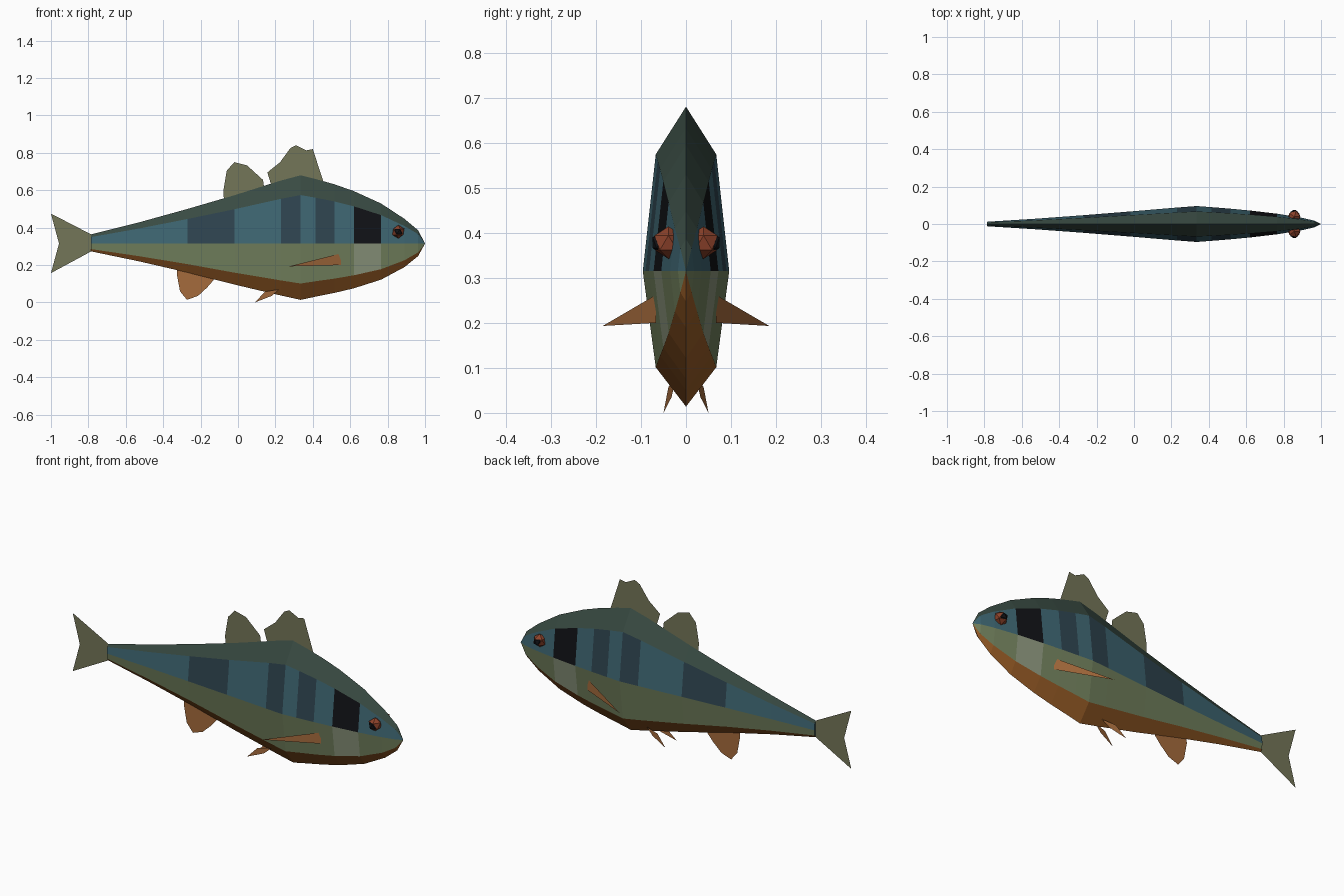
import bpy, bmesh
from mathutils import Matrix

if "Cube" in bpy.data.objects:
    bpy.data.objects.remove(bpy.data.objects["Cube"])

def mat(name, r, g, b):
    m = bpy.data.materials.new(name)
    m.diffuse_color = [((c / 255 + 0.055) / 1.055) ** 2.4 for c in (r, g, b)] + [1]
    m.use_nodes = True
    m.node_tree.nodes["Principled BSDF"].inputs["Base Color"].default_value = m.diffuse_color
    return m

BACK = mat("back", 56, 74, 66)
SIDE = mat("side_blue", 62, 102, 114)
DARK = mat("stripe_dark", 46, 68, 79)
BLACK = mat("black", 17, 18, 22)
LOWER = mat("lower_green", 115, 130, 94)
PATCH = mat("gill_patch", 140, 150, 125)
BELLY = mat("belly_orange", 152, 92, 38)
FIN = mat("fin_olive", 116, 118, 88)
ORANGE = mat("fin_orange", 165, 107, 60)
RED = mat("eye_red", 140, 66, 42)

def add_object(name, bm, mats):
    me = bpy.data.meshes.new(name)
    bm.to_mesh(me)
    bm.free()
    for m in mats:
        me.materials.append(m)
    ob = bpy.data.objects.new(name, me)
    bpy.context.collection.objects.link(ob)
    return ob

# Body stations: x, top z, bottom z, half width, stripe material index
MID = 0.315
STATIONS = [
    (-0.785, 0.364, 0.273, 0.012, 1), (-0.53, 0.428, 0.220, 0.028, 1),
    (-0.27, 0.500, 0.160, 0.047, 2), (-0.02, 0.573, 0.096, 0.067, 1),
    (0.23, 0.652, 0.037, 0.088, 2), (0.335, 0.680, 0.014, 0.096, 1),
    (0.415, 0.660, 0.031, 0.090, 2), (0.515, 0.632, 0.051, 0.082, 1),
    (0.62, 0.595, 0.076, 0.072, 3), (0.765, 0.529, 0.122, 0.055, 1),
    (0.89, 0.447, 0.189, 0.035, 1), (0.963, 0.386, 0.248, 0.018, 1),
    (1.0, MID, MID, 0.0, 1)]

bm = bmesh.new()
rings = []
for x, top, bot, w, _ in STATIONS:
    up, dn = MID + 0.71 * (top - MID), MID - 0.71 * (MID - bot)
    half = [(w * 0.7, up), (w, MID), (w * 0.7, dn)]
    ring = [(0, top)] + half + [(0, bot)] + [(-y, z) for y, z in reversed(half)]
    rings.append([bm.verts.new((x, y, z)) for y, z in ring])
for i in range(len(rings) - 1):
    stripe = STATIONS[i][4]
    bands = [0, stripe, 5 if stripe == 3 else 4, 6]
    bands += bands[::-1]
    for j in range(8):
        k = (j + 1) % 8
        f = bm.faces.new((rings[i][j], rings[i][k], rings[i + 1][k], rings[i + 1][j]))
        f.material_index = bands[j]
cap = bm.faces.new(rings[0])
cap.material_index = 1
bmesh.ops.remove_doubles(bm, verts=bm.verts, dist=0.0005)
bmesh.ops.recalc_face_normals(bm, faces=bm.faces)
add_object("body", bm, [BACK, SIDE, DARK, BLACK, LOWER, PATCH, BELLY])

# Flat fins
def fin(name, pts, material):
    b = bmesh.new()
    b.faces.new([b.verts.new(p) for p in pts])
    add_object(name, b, [material])

def flat(pts):
    return [(x, 0, z) for x, z in pts]

fin("tail_fin", flat([(-0.785, 0.364), (-1, 0.475), (-0.957, 0.315), (-1, 0.157), (-0.785, 0.273)]), FIN)
fin("front_dorsal_fin", flat([(0.46, 0.635), (0.40, 0.82), (0.365, 0.813), (0.31, 0.84), (0.28, 0.825),
                              (0.225, 0.75), (0.157, 0.695), (0.18, 0.62), (0.33, 0.66)]), FIN)
fin("rear_dorsal_fin", flat([(0.14, 0.61), (0.134, 0.655), (0.048, 0.733), (-0.02, 0.75),
                             (-0.06, 0.705), (-0.078, 0.60), (-0.075, 0.54)]), FIN)
fin("anal_fin", flat([(-0.325, 0.185), (-0.327, 0.15), (-0.31, 0.06), (-0.273, 0.014), (-0.214, 0.035),
                      (-0.165, 0.08), (-0.13, 0.12), (-0.13, 0.14)]), ORANGE)

# Paired fins and eyes
for s, side in ((-1, "right"), (1, "left")):
    fin(side + "_pectoral_fin", [(0.55, s * 0.067, 0.262), (0.55, s * 0.067, 0.20), (0.272, s * 0.185, 0.193)], ORANGE)
    fin(side + "_pelvic_fin", [(0.09, s * 0.05, 0), (0.145, s * 0.039, 0.058),
                               (0.22, s * 0.024, 0.07), (0.18, s * 0.032, 0.035)], ORANGE)
    for part, y, r, m in (("eye", 0.039, 0.036, RED), ("pupil", 0.051, 0.027, BLACK)):
        b = bmesh.new()
        bmesh.ops.create_icosphere(b, subdivisions=1, radius=r, matrix=Matrix.Translation((0.857, s * y, 0.378)))
        add_object(side + "_" + part, b, [m])
